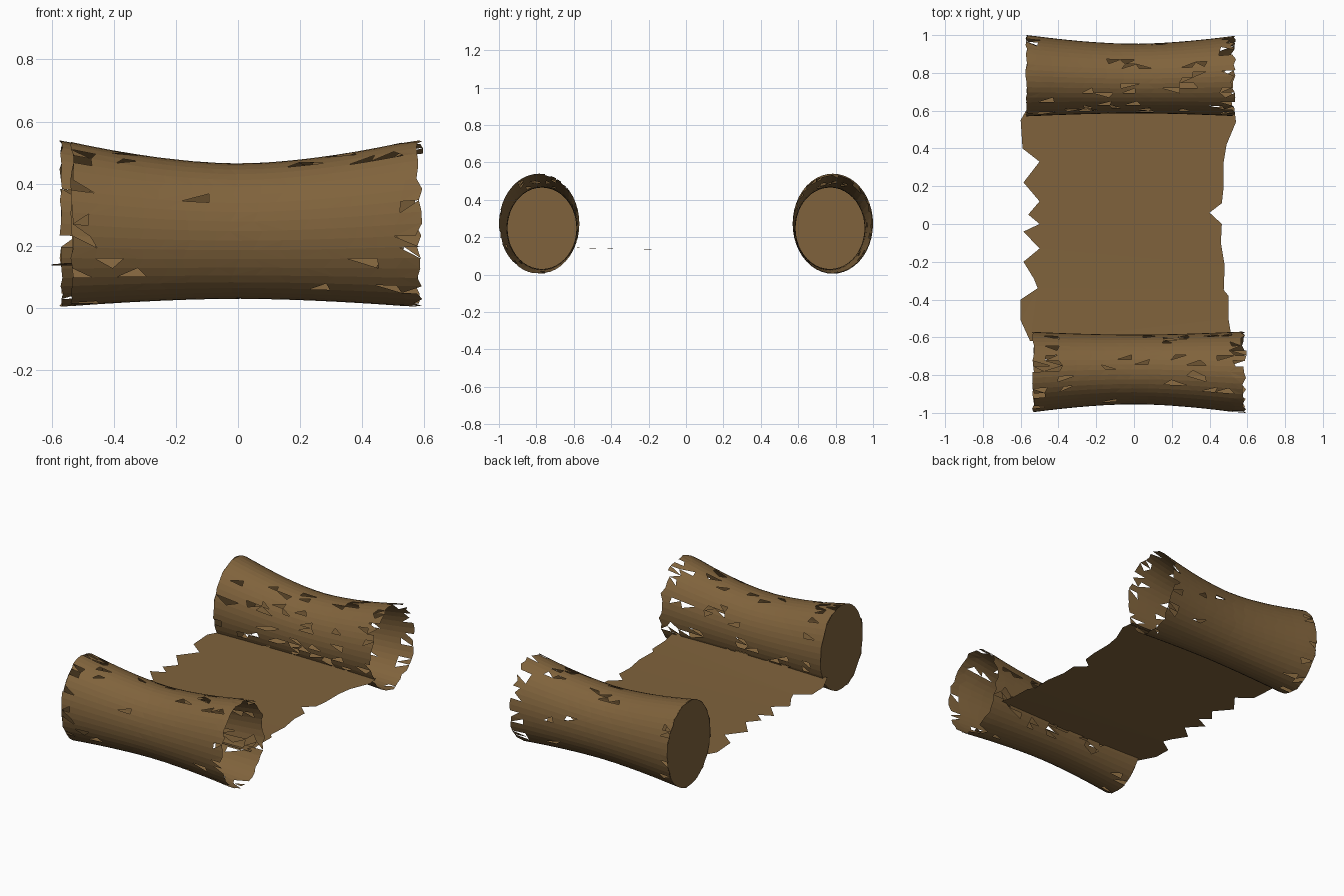
import bpy, bmesh, math, random

if "Cube" in bpy.data.objects:
    bpy.data.objects.remove(bpy.data.objects["Cube"])

random.seed(4)
bark = bpy.data.materials.new("brown parchment")
bark.diffuse_color = (0.215, 0.124, 0.045, 1)
bark.use_nodes = True
bark.node_tree.nodes["Principled BSDF"].inputs["Base Color"].default_value = bark.diffuse_color


def finish(bm, name):
    me = bpy.data.meshes.new(name)
    bm.to_mesh(me)
    bm.free()
    me.materials.append(bark)
    ob = bpy.data.objects.new(name, me)
    bpy.context.collection.objects.link(ob)
    return ob


SIDES, STEPS = 44, 15


def ring_point(x, a, side):
    """Point on the waisted oval roll; a = 0 faces the sheet, side = -1 front, 1 back."""
    w = min(1, abs(x) / 0.56) ** 1.7
    cy, ry = 0.770 + 0.015 * w, 0.184 + 0.031 * w
    cz, rz = 0.2475 + 0.0245 * w, 0.2175 + 0.05 * w
    return (x, side * (cy - ry * math.cos(a)), cz + rz * math.sin(a))


def roll(name, side, x0, x1):
    bm = bmesh.new()
    rings = []
    for i in range(STEPS + 1):
        ring = []
        for j in range(SIDES):
            x = x0 + (x1 - x0) * i / STEPS
            # ragged torn ends, loosely staggered inner rings
            if i == 0:
                x += random.uniform(0, 0.012)
            elif i == STEPS:
                x -= random.uniform(0, 0.03)
            else:
                x += random.uniform(-0.02, 0.02)
            ring.append(bm.verts.new(ring_point(x, math.tau * j / SIDES, side)))
        rings.append(ring)
    # walls, with thin slivers torn out: most at the ends and along the lower inner seam
    for i in range(STEPS):
        for j in range(SIDES):
            k = (j + 1) % SIDES
            a, b, c, d = rings[i][j], rings[i + 1][j], rings[i + 1][k], rings[i][k]
            tris = [(a, b, c), (a, c, d)] if random.random() < .5 else [(a, b, d), (b, c, d)]
            ang = 360 * j / SIDES
            p = 0.07 if ang < 120 else 0.015
            if 310 < ang < 345:
                p = 0.22
            if i in (0, STEPS - 1):
                p = 0.16
            for t in tris:
                if random.random() > p:
                    bm.faces.new(t if side > 0 else t[::-1])
    bmesh.ops.recalc_face_normals(bm, faces=bm.faces)
    for v in [v for v in bm.verts if not v.link_faces]:
        bm.verts.remove(v)
    finish(bm, name)

    # flat disc closing the left end
    cap = bmesh.new()
    vs = [cap.verts.new(ring_point(x0 + 0.008, math.tau * j / SIDES, side)) for j in range(SIDES)]
    f = cap.faces.new(vs)
    f.normal_update()
    if f.normal.x > 0:
        f.normal_flip()
    finish(cap, name + "_end_cap")


roll("front_roll", -1, -0.54, 0.595)
roll("back_roll", 1, -0.575, 0.54)

# flat sheet with torn left and right edges (y, x pairs from back to front)
left = [(.62, -.56), (.55, -.60), (.40, -.59), (.33, -.50), (.22, -.585), (.12, -.50),
        (.05, -.56), (0, -.50), (-.04, -.585), (-.13, -.50), (-.2, -.585), (-.29, -.53),
        (-.34, -.51), (-.40, -.60), (-.51, -.60), (-.62, -.55)]
right = [(.62, .53), (.54, .54), (.42, .49), (.33, .475), (.2, .475), (.11, .465),
         (.06, .40), (0, .465), (-.1, .46), (-.22, .48), (-.35, .475), (-.38, .50),
         (-.5, .50), (-.62, .52)]
bm = bmesh.new()
outline = [bm.verts.new((x, y, 0.135 + 0.01 * max(0, -y / 0.62) ** 3)) for y, x in left + right[::-1]]
face = bm.faces.new(outline)
face.normal_update()
if face.normal.z < 0:
    face.normal_flip()
bmesh.ops.triangulate(bm, faces=bm.faces[:])
finish(bm, "sheet")
